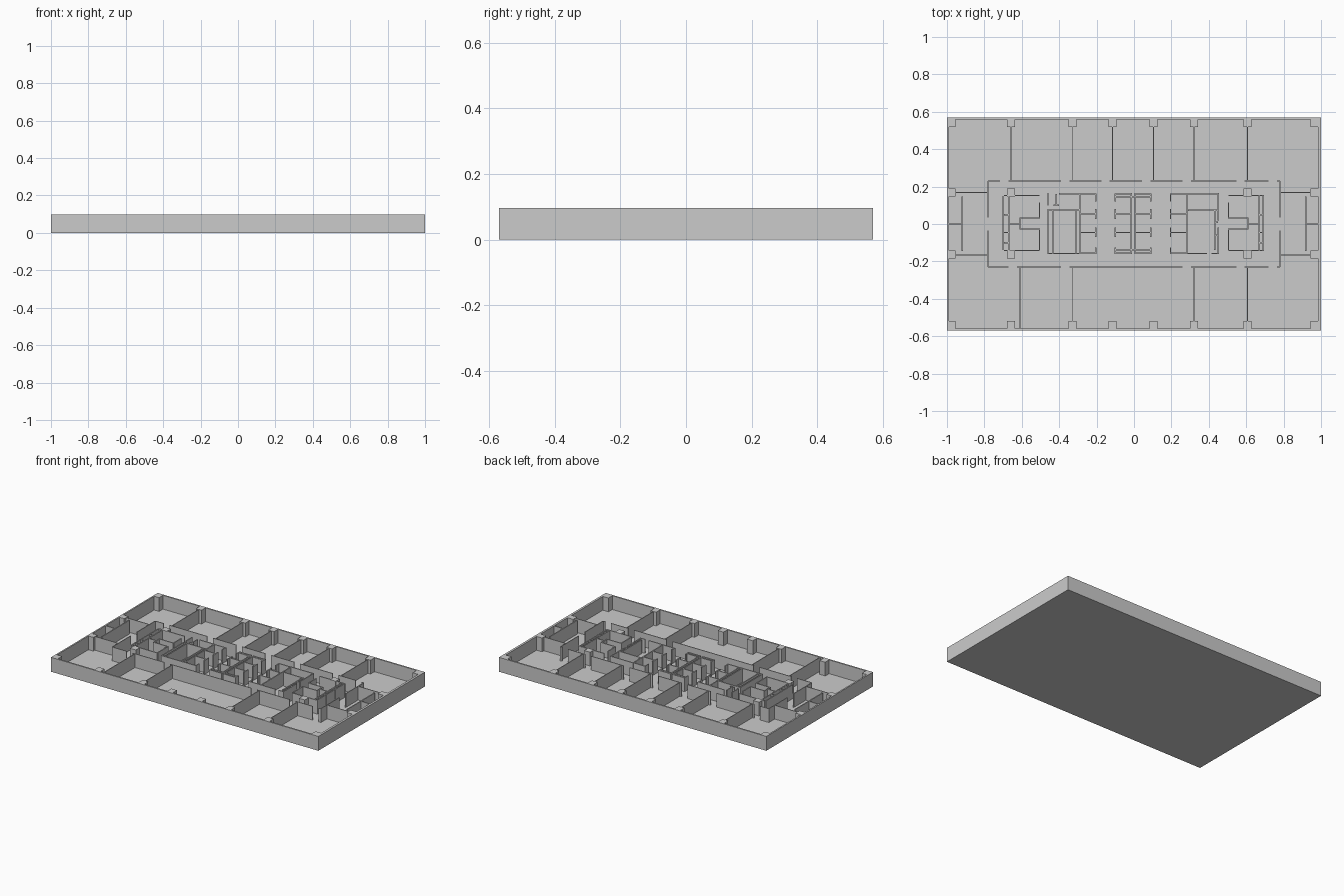
import bpy

H = 0.097      # overall height
FLOOR = 0.004  # slab thickness


def build(name, rects, z0=0.0, z1=H):
    """One mesh object made of boxes given as (x0, x1, y0, y1)."""
    verts, faces = [], []
    for x0, x1, y0, y1 in rects:
        b = len(verts)
        for z in (z0, z1):
            verts += [(x0, y0, z), (x1, y0, z), (x1, y1, z), (x0, y1, z)]
        for f in ((3, 2, 1, 0), (4, 5, 6, 7), (0, 1, 5, 4),
                  (1, 2, 6, 5), (2, 3, 7, 6), (3, 0, 4, 7)):
            faces.append([b + i for i in f])
    me = bpy.data.meshes.new(name)
    me.from_pydata(verts, [], faces)
    ob = bpy.data.objects.new(name, me)
    bpy.context.collection.objects.link(ob)
    return ob


def hwall(y, x0, x1, t=0.007):
    return (min(x0, x1), max(x0, x1), y - t / 2, y + t / 2)


def vwall(x, y0, y1, t=0.007):
    return (x - t / 2, x + t / 2, min(y0, y1), max(y0, y1))


# Floor slab and outer walls
build("floor_slab", [(-1, 1, -0.57, 0.57)], 0, FLOOR)
build("outer_walls", [(-1, 1, 0.56, 0.57), (-1, 1, -0.57, -0.56),
                      (-1, -0.99, -0.56, 0.56), (0.985, 1, -0.56, 0.56)])

# Columns along the facades and beside the core
c = 0.0215
cols = [(x, y) for x in (-0.975, -0.657, -0.33, -0.115, 0.104, 0.32, 0.607, 0.965)
        for y in (-0.54, 0.54)]
cols += [(x, y) for x in (-0.975, -0.657, 0.607, 0.965) for y in (-0.163, 0.168)]
build("columns", [(x - c, x + c, y - c, y + c) for x, y in cols], FLOOR, H)

# Office partitions running from the facades to the corridor
back = [-0.657, -0.33, -0.115, 0.104, 0.32, 0.607]
front = [-0.61, -0.33, 0.32, 0.607]
parts = [vwall(x, 0.23, 0.56, 0.005) for x in back]
parts += [vwall(x, -0.56, -0.23, 0.005) for x in front]
build("office_partitions", parts, FLOOR, H)

# Corridor walls, with one door gap per room
corridor = []
for y, xs in ((0.23, [-0.78] + back + [0.78]), (-0.23, [-0.78] + front + [0.78])):
    for a, b in zip(xs, xs[1:]):
        corridor += [hwall(y, a, b - 0.06, 0.005), hwall(y, b - 0.015, b, 0.005)]
build("corridor_walls", corridor, FLOOR, H)

# End rooms with their closets at both short sides
ends = []
for s in (-1, 1):
    ends += [vwall(s * 0.918, -0.145, 0.147), hwall(0, s * 0.99, s * 0.918)]
    ends += [hwall(y, s * 0.99, s * 0.78, 0.005) for y in (-0.165, 0.168)]
    ends += [vwall(s * 0.78, y, y * 0.15, 0.005) for y in (-0.23, 0.23)]
build("end_rooms", ends, FLOOR, H)

# Stairwells at both ends of the core
stairs = []
for s in (-1, 1):
    stairs += [vwall(s * 0.70 if s < 0 else 0.69, -0.14, 0.15), vwall(s * 0.67, -0.14, 0.15),
               hwall(0.152, s * 0.695, s * 0.505), hwall(-0.142, s * 0.695, s * 0.505),
               vwall(s * 0.505, 0.03, 0.115), vwall(s * 0.505, -0.14, -0.025),
               hwall(0.032, s * 0.61, s * 0.505), hwall(-0.028, s * 0.61, s * 0.505),
               vwall(s * 0.61, -0.03, 0.035), hwall(0, s * 0.67, s * 0.61)]
    stairs += [hwall(y, s * 0.695, s * 0.67) for y in (0.05, -0.045, -0.1)]
build("stairwells", stairs, FLOOR, H)

# Lift banks: back wall, dividers and short door jambs
lifts = []
for back_x, door_x in ((-0.29, -0.205), (-0.015, -0.10), (0.005, 0.09), (0.283, 0.195)):
    lifts.append(vwall(back_x, -0.16, 0.165))
    for y in (0.16, 0.055, -0.045, -0.157):
        lifts.append(hwall(y, back_x, door_x))
    for y0, y1 in ((0.12, 0.163), (0.028, 0.08), (-0.07, -0.02), (-0.16, -0.125)):
        lifts.append(vwall(door_x, y0, y1))
lifts += [hwall(0.145, -0.10, 0.09), hwall(-0.138, -0.10, 0.09)]
build("lift_banks", lifts, FLOOR, H)

# Washrooms and service rooms between lifts and stairwells
build("service_rooms", [
    vwall(-0.46, 0.10, 0.165), vwall(-0.46, -0.16, 0.08), vwall(-0.435, -0.16, 0.08),
    hwall(0.077, -0.46, -0.295), vwall(-0.31, -0.16, 0.077), hwall(-0.158, -0.46, -0.29),
    hwall(0.162, -0.40, -0.29), vwall(-0.415, 0.10, 0.16), hwall(0.10, -0.43, -0.40),
    hwall(0.162, 0.283, 0.45), hwall(0.073, 0.29, 0.45), vwall(0.45, 0.02, 0.165),
    vwall(0.45, -0.16, -0.02), vwall(0.432, -0.14, 0.073), hwall(-0.158, 0.283, 0.39),
    hwall(-0.158, 0.415, 0.455), hwall(0.01, 0.432, 0.45), hwall(-0.06, 0.432, 0.45),
], FLOOR, H)
